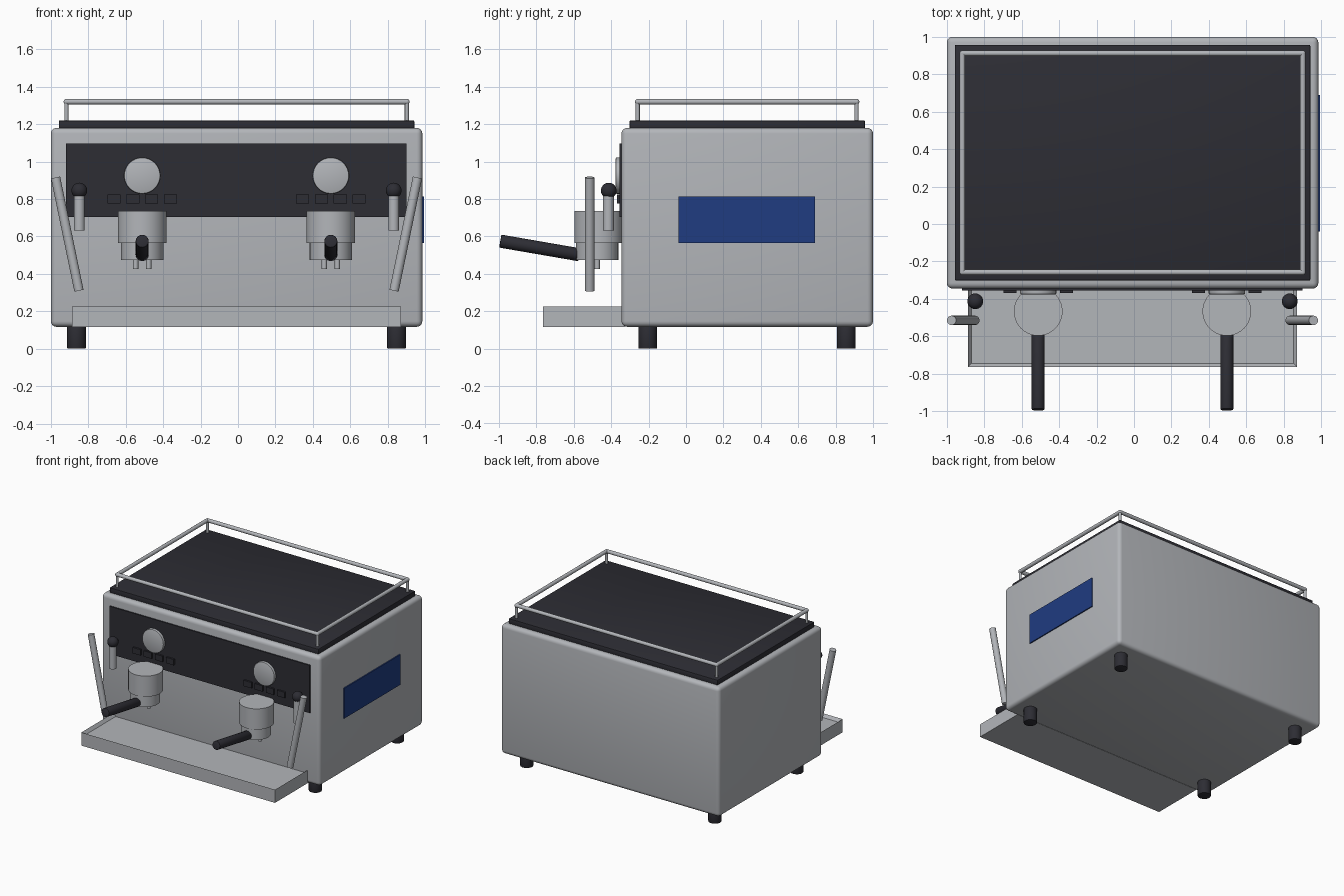
import bpy, bmesh, math
from mathutils import Vector

if "Cube" in bpy.data.objects:
    bpy.data.objects.remove(bpy.data.objects["Cube"])


def material(name, rgb):
    m = bpy.data.materials.new(name)
    m.diffuse_color = (*rgb, 1)
    m.use_nodes = True
    m.node_tree.nodes["Principled BSDF"].inputs["Base Color"].default_value = m.diffuse_color
    return m


STEEL = material("brushed steel", (0.45, 0.465, 0.49))
DARK = material("charcoal", (0.026, 0.026, 0.034))
BLUE = material("blue", (0.014, 0.045, 0.22))
CX = -0.008  # centre line of the machine


def finish(bm, name, mat, bevel=0.0, segments=3):
    if bevel:
        bmesh.ops.bevel(bm, geom=bm.edges[:], offset=bevel, segments=segments,
                        profile=0.5, affect='EDGES')
    bmesh.ops.recalc_face_normals(bm, faces=bm.faces[:])
    me = bpy.data.meshes.new(name)
    bm.to_mesh(me)
    bm.free()
    me.materials.append(mat)
    ob = bpy.data.objects.new(name, me)
    bpy.context.collection.objects.link(ob)
    bpy.ops.object.select_all(action='DESELECT')
    ob.select_set(True)
    bpy.context.view_layer.objects.active = ob
    bpy.ops.object.shade_smooth_by_angle(angle=math.radians(35))
    return ob


def box_mesh(lo, hi):
    bm = bmesh.new()
    bmesh.ops.create_cube(bm, size=1)
    for v in bm.verts:
        v.co = [(a + b) / 2 + c * (b - a) for a, b, c in zip(lo, hi, v.co)]
    return bm


def box(name, lo, hi, mat, bevel=0.0, segments=3):
    return finish(box_mesh(lo, hi), name, mat, bevel, segments)


def rod(name, a, b, radius, mat, sides=24, rim=0.0):
    a, b = Vector(a), Vector(b)
    bm = bmesh.new()
    bmesh.ops.create_cone(bm, cap_ends=True, segments=sides, radius1=radius,
                          radius2=radius, depth=(b - a).length)
    if rim:
        caps = [e for e in bm.edges if abs(e.verts[0].co.z - e.verts[1].co.z) < 1e-6]
        bmesh.ops.bevel(bm, geom=caps, offset=rim, segments=2, profile=0.5, affect='EDGES')
    turn = (b - a).to_track_quat('Z', 'Y')
    for v in bm.verts:
        v.co = turn @ v.co + (a + b) / 2
    return finish(bm, name, mat)


def ball(name, centre, radius, mat):
    bm = bmesh.new()
    bmesh.ops.create_uvsphere(bm, u_segments=24, v_segments=14, radius=radius)
    bmesh.ops.translate(bm, verts=bm.verts[:], vec=centre)
    return finish(bm, name, mat)


# Casing, lid and side plate
box("body", (-1.0, -0.345, 0.117), (0.985, 1.0, 1.18), STEEL, 0.03, 4)
box("lid", (-0.957, -0.302, 1.17), (0.942, 0.957, 1.22), DARK, 0.006, 2)
box("side_plate", (0.98, -0.04, 0.565), (0.994, 0.69, 0.813), BLUE)
box("control_panel", (-0.92, -0.355, 0.705), (0.9, -0.335, 1.097), DARK)

# Cup rail: four bars on corner posts
x0, x1, y0, y1, zr = -0.917, 0.902, -0.258, 0.912, 1.32
corners = [(x0, y0), (x1, y0), (x1, y1), (x0, y1)]
for i, (x, y) in enumerate(corners):
    nx, ny = corners[(i + 1) % 4]
    rod("rail_bar", (x, y, zr), (nx, ny, zr), 0.015, STEEL, 16)
    ball("rail_corner", (x, y, zr), 0.015, STEEL)
    rod("rail_post", (x, y, 1.21), (x, y, zr), 0.011, STEEL, 16)

# Feet
for x in (CX - 0.855, CX + 0.855):
    for y in (-0.205, 0.857):
        rod("foot", (x, y, 0), (x, y, 0.13), 0.05, DARK, 24, 0.004)

# Drip tray with a shallow recess
bm = box_mesh((CX - 0.88, -0.765, 0.117), (CX + 0.88, -0.325, 0.225))
bm.normal_update()
top = [f for f in bm.faces if f.normal.z > 0.9]
bmesh.ops.inset_region(bm, faces=top, thickness=0.026)
bmesh.ops.translate(bm, verts=top[0].verts[:], vec=(0, 0, -0.025))
finish(bm, "drip_tray", STEEL)

# Brew groups, each with gauge, buttons, spouts and handle
for gx in (CX - 0.504, CX + 0.504):
    rod("gauge", (gx, -0.34, 0.925), (gx, -0.376, 0.925), 0.097, STEEL, 32, 0.006)
    for k in range(4):
        bx = gx + (k - 1.5) * 0.101
        box("button", (bx - 0.035, -0.37, 0.775), (bx + 0.035, -0.345, 0.823), DARK)
    rod("group_head", (gx, -0.467, 0.565), (gx, -0.467, 0.735), 0.13, STEEL, 40)
    rod("filter_holder", (gx, -0.475, 0.475), (gx, -0.475, 0.575), 0.113, STEEL, 40)
    for s in (-0.035, 0.035):
        rod("spout", (gx + s, -0.475, 0.425), (gx + s, -0.475, 0.485), 0.014, STEEL, 16)
    rod("handle", (gx, -0.57, 0.502), (gx, -0.993, 0.575), 0.035, DARK, 24, 0.006)

# Steam wands and their knobs
for s in (-1, 1):
    rod("steam_wand", (CX + s * 0.842, -0.515, 0.31), (CX + s * 0.967, -0.515, 0.915),
        0.025, STEEL)
    kx = CX + s * 0.84
    rod("valve_stem", (kx, -0.415, 0.633), (kx, -0.415, 0.83), 0.029, STEEL)
    ball("valve_knob", (kx, -0.413, 0.845), 0.042, DARK)
